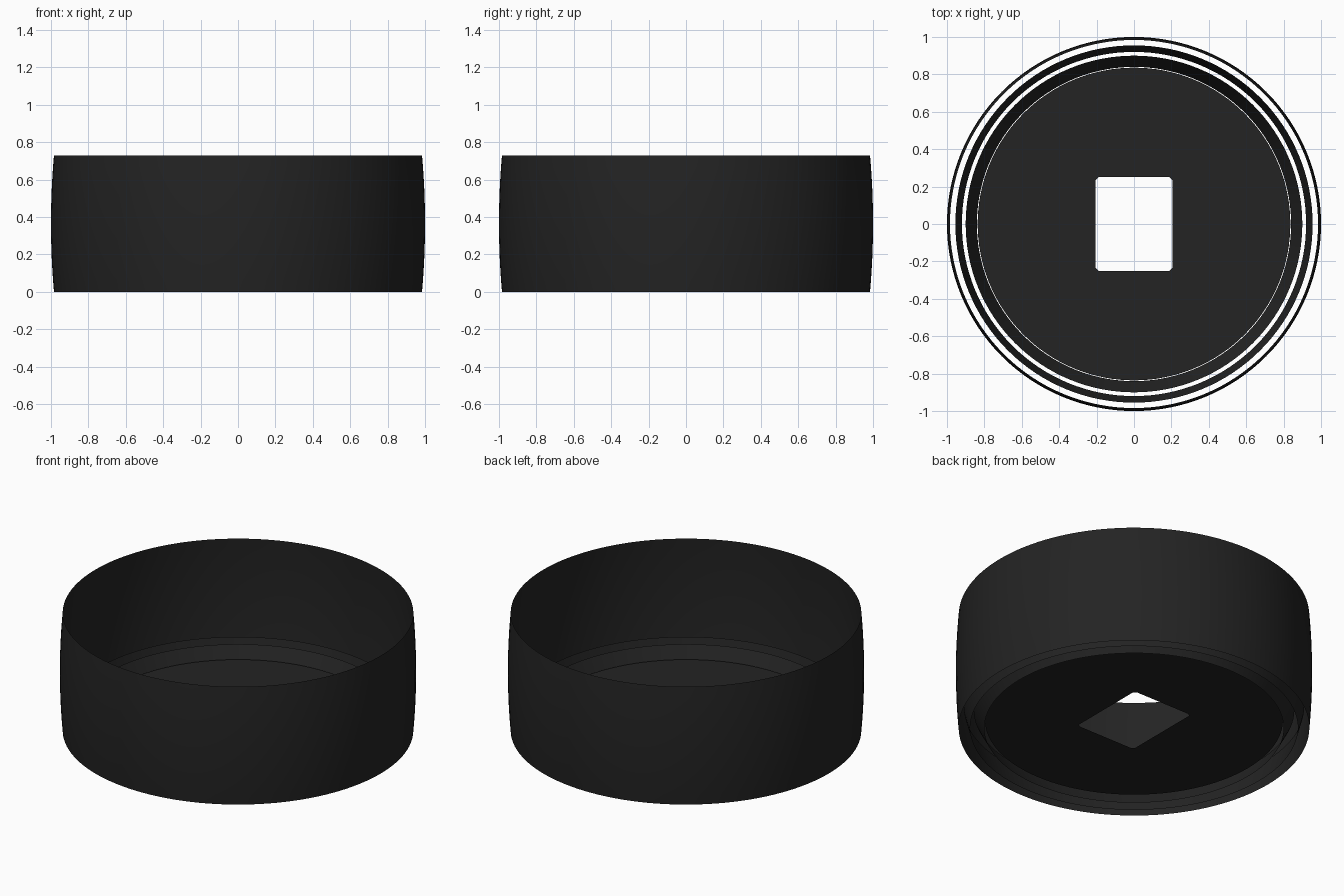
import bpy, bmesh, math

if "Cube" in bpy.data.objects:
    bpy.data.objects.remove(bpy.data.objects["Cube"])

SEG = 128

black = bpy.data.materials.new("soft_black")
black.diffuse_color = (0.017, 0.017, 0.017, 1)
black.use_nodes = True
black.node_tree.nodes["Principled BSDF"].inputs["Base Color"].default_value = black.diffuse_color


def finish(name, bm):
    mesh = bpy.data.meshes.new(name)
    bm.to_mesh(mesh)
    bm.free()
    mesh.materials.append(black)
    obj = bpy.data.objects.new(name, mesh)
    bpy.context.collection.objects.link(obj)
    for p in mesh.polygons:
        p.use_smooth = True
    return obj


def skin(bm, loops):
    # join consecutive closed loops of points with quads
    rows = [[bm.verts.new(p) for p in loop] for loop in loops]
    for a, b in zip(rows, rows[1:]):
        n = len(a)
        for i in range(n):
            j = (i + 1) % n
            bm.faces.new((a[i], a[j], b[j], b[i]))


def lathe(name, profile, flip=False):
    bm = bmesh.new()
    skin(bm, [[(r * math.cos(2 * math.pi * i / SEG), r * math.sin(2 * math.pi * i / SEG), z)
               for i in range(SEG)] for r, z in profile])
    if flip:
        bmesh.ops.reverse_faces(bm, faces=bm.faces)
    return finish(name, bm)


# outer wall: thin open band, slightly barrel shaped
H = 0.73
lathe("outer_wall", [(1.0 - 0.016 * (2 * k / 12 - 1) ** 2, H * k / 12) for k in range(13)])

# two low sloping rings inside the bottom edge
lathe("outer_inner_ring", [(0.92, 0.0), (0.955, 0.135)], flip=True)
lathe("inner_ring", [(0.84, 0.0), (0.90, 0.115)], flip=True)

# floor disc with a rectangular hole with clipped corners
HX, HY, C = 0.205, 0.25, 0.015
angles = [2 * math.pi * i / SEG + 0.001 for i in range(SEG)]
for sx in (1, -1):
    for sy in (1, -1):
        for x, y in ((HX, HY - C), (HX - C, HY)):
            angles.append(math.atan2(sy * y, sx * x) % (2 * math.pi))
angles.sort()
outer, inner = [], []
for a in angles:
    c, s = math.cos(a), math.sin(a)
    ac, as_ = max(abs(c), 1e-6), max(abs(s), 1e-6)
    t = min(HX / ac, HY / as_, (HX + HY - C) / (ac + as_))
    outer.append((0.836 * c, 0.836 * s, 0.05))
    inner.append((t * c, t * s, 0.05))
bm = bmesh.new()
skin(bm, [outer, inner])
finish("floor_disc", bm)
